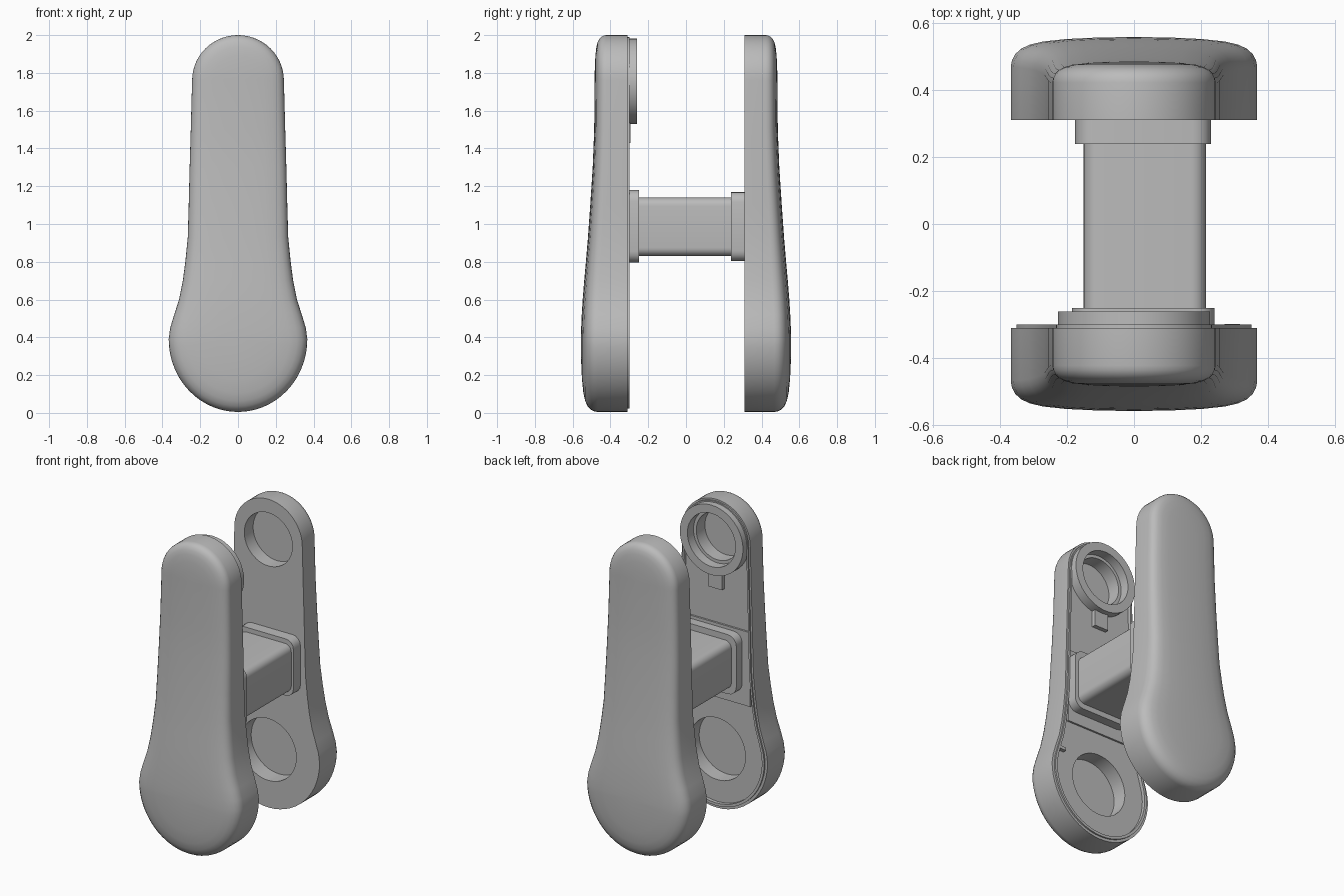
import bpy, bmesh, math
from mathutils import Matrix, Vector

old = bpy.data.objects.get("Cube")
if old:
    bpy.data.objects.remove(old, do_unlink=True)

grey = bpy.data.materials.new("plain_grey")
grey.use_nodes = True
grey.diffuse_color = (0.5, 0.5, 0.5, 1)
grey.node_tree.nodes["Principled BSDF"].inputs["Base Color"].default_value = (0.5, 0.5, 0.5, 1)

# Paddle side: height, half width, depth of the domed face
SIDE = [(0.39, 0.367, 0.557), (0.45, 0.359, 0.555), (0.52, 0.338, 0.552),
        (0.6, 0.312, 0.547), (0.7, 0.292, 0.539), (0.8, 0.279, 0.53),
        (0.93, 0.266, 0.519), (1.1, 0.261, 0.507), (1.3, 0.256, 0.494),
        (1.5, 0.25, 0.486), (1.76, 0.243, 0.484)]
# Rounded rim of the paddle: scale towards the spine, share of the depth
DOME = [(1, 0.64), (0.99, 0.72), (0.965, 0.79), (0.92, 0.855), (0.85, 0.905),
        (0.74, 0.945), (0.55, 0.975), (0.3, 0.993), (0, 1)]
INNER = 0.31


def finish(name, bm):
    bmesh.ops.recalc_face_normals(bm, faces=bm.faces)
    mesh = bpy.data.meshes.new(name)
    bm.to_mesh(mesh)
    bm.free()
    mesh.materials.append(grey)
    obj = bpy.data.objects.new(name, mesh)
    bpy.context.collection.objects.link(obj)
    return obj


def activate(obj):
    bpy.ops.object.select_all(action='DESELECT')
    obj.select_set(True)
    bpy.context.view_layer.objects.active = obj


def smooth(obj):
    activate(obj)
    bpy.ops.object.shade_smooth_by_angle(angle=math.radians(35))


def outline():
    """Closed outline as (spine height, x offset, z offset, depth)."""
    half = []
    steps = 14
    z, w, d = SIDE[0]
    for i in range(steps):
        a = math.pi / 2 * i / steps
        half.append((z, w * math.sin(a), -(z - 0.005) * math.cos(a), d))
    half += [(z, w, 0, d) for z, w, d in SIDE]
    z, w, d = SIDE[-1]
    for i in range(1, steps + 1):
        a = math.pi / 2 * i / steps
        half.append((z, w * math.cos(a), (2 - z) * math.sin(a), d))
    half[-1] = (z, 0, 2 - z, d)
    return half + [(z, -x, dz, d) for z, x, dz, d in half[-2:0:-1]]


def paddle(name, sign, lip):
    """Loft the outline from the inner face over the rim to the spine."""
    bm = bmesh.new()
    loop = outline()
    rings = []
    for s, y in lip:
        rings.append([bm.verts.new((s * x, sign * y, z + s * dz)) for z, x, dz, d in loop])
    for s, f in DOME:
        rings.append([bm.verts.new((s * x, sign * (INNER + (d - INNER) * f), z + s * dz))
                      for z, x, dz, d in loop])
    n = len(loop)
    bm.faces.new(rings[0])
    for a, b in zip(rings, rings[1:]):
        for i in range(n):
            j = (i + 1) % n
            bm.faces.new((a[i], a[j], b[j], b[i]))
    bmesh.ops.remove_doubles(bm, verts=bm.verts, dist=0.00005)
    return finish(name, bm)


def disc(name, z, radius, y0, y1):
    bm = bmesh.new()
    turn = Matrix.Translation((0, (y0 + y1) / 2, z)) @ Matrix.Rotation(math.pi / 2, 4, 'X')
    bmesh.ops.create_cone(bm, cap_ends=True, segments=48, radius1=radius, radius2=radius,
                          depth=abs(y1 - y0), matrix=turn)
    return finish(name, bm)


def cut(obj, z, radius, y0, y1):
    tool = disc("hole_cutter", z, radius, y0, y1)
    tool.hide_render = True
    mod = obj.modifiers.new("hole", 'BOOLEAN')
    mod.operation = 'DIFFERENCE'
    mod.solver = 'EXACT'
    mod.object = tool
    activate(obj)
    bpy.ops.object.modifier_apply(modifier=mod.name)
    bpy.data.objects.remove(tool, do_unlink=True)


def block(name, low, high, radius=0.0, segments=5):
    """Box whose long edges along y can be rounded."""
    low, high = Vector(low), Vector(high)
    bm = bmesh.new()
    bmesh.ops.create_cube(bm, size=1)
    for v in bm.verts:
        v.co = (low + high) / 2 + v.co * (high - low)
    if radius:
        edges = [e for e in bm.edges if abs(e.verts[0].co.y - e.verts[1].co.y) > 0.01]
        bmesh.ops.bevel(bm, geom=edges, offset=radius, segments=segments,
                        profile=0.5, affect='EDGES')
    obj = finish(name, bm)
    smooth(obj)
    return obj


# Back paddle: flat inner face with two round pockets
back = paddle("back_paddle", 1, [(1, INNER)])
cut(back, 1.74, 0.172, 0.2, 0.40)
cut(back, 0.38, 0.2, 0.2, 0.42)
smooth(back)

# Front paddle: raised lip around a shallow tray, with two round pockets
front = paddle("front_paddle", -1, [(0.91, 0.322), (0.91, 0.3), (0.955, 0.3),
                                    (0.955, INNER), (1, INNER)])
cut(front, 1.755, 0.152, -0.2, -0.41)
cut(front, 0.38, 0.2, -0.2, -0.42)
smooth(front)

# Raised collar around the upper front pocket
collar = disc("pocket_collar", 1.755, 0.226, -0.34, -0.26)
cut(collar, 1.755, 0.172, -0.2, -0.4)
smooth(collar)

# Raised middle of the tray and small catches
block("tray_middle", (-0.242, -0.335, 0.72), (0.242, -0.31, 1.2))
block("collar_catch", (-0.05, -0.335, 1.43), (0.05, -0.295, 1.54))
block("lip_catch", (0.27, -0.335, 0.5), (0.315, -0.298, 0.52))

# Connecting post with a flange at each end
block("post", (-0.15, -0.32, 0.83), (0.215, 0.33, 1.14), 0.045, 6)
block("front_flange", (-0.185, -0.33, 0.795), (0.24, -0.25, 1.18), 0.06, 4)
block("back_flange", (-0.175, 0.238, 0.803), (0.23, 0.33, 1.17), 0.055, 4)
